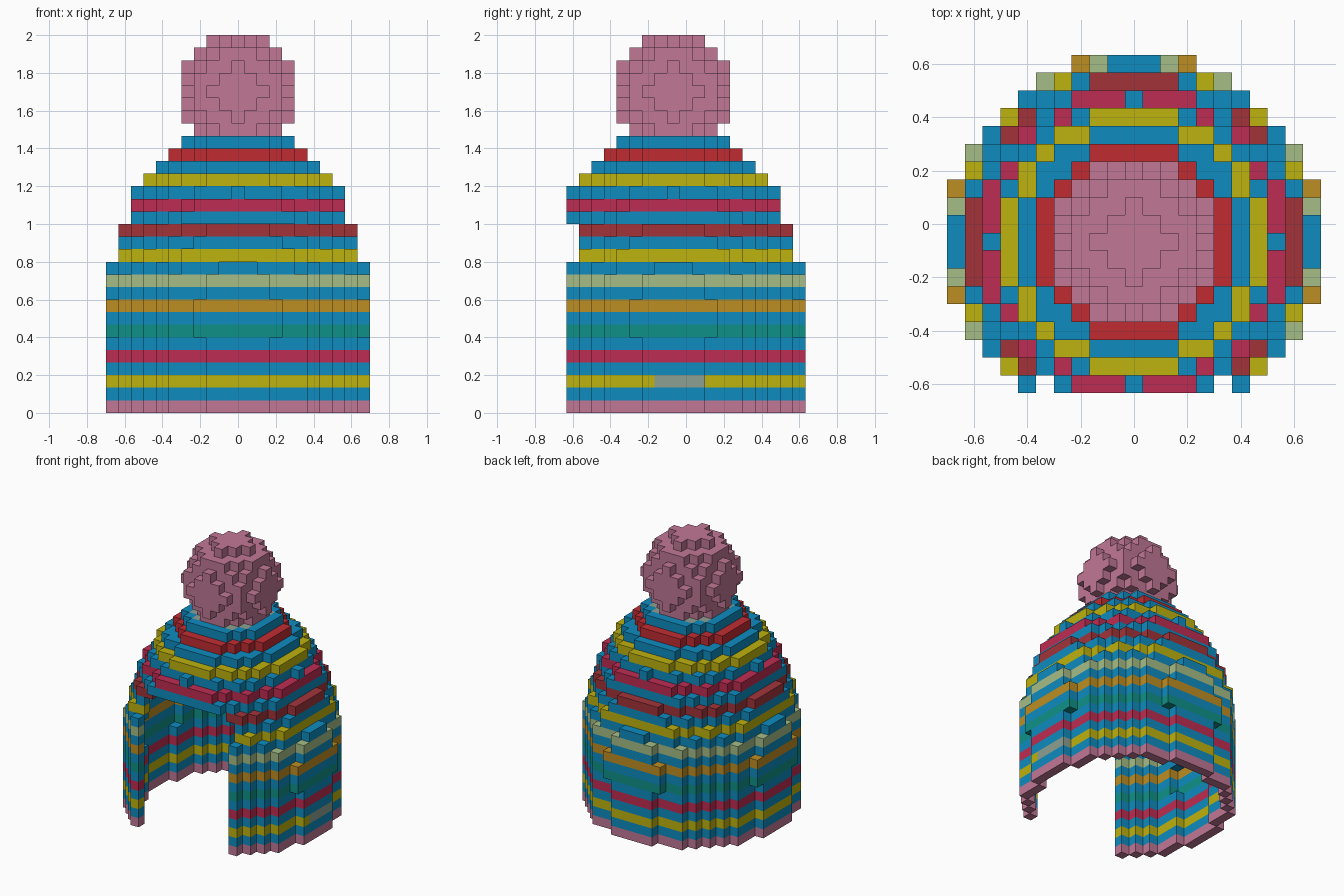
import bpy
import bmesh
from mathutils import Vector

if "Cube" in bpy.data.objects:
    bpy.data.objects.remove(bpy.data.objects["Cube"])

V = 2 / 30          # block size
CENTRE_Y = -1       # the hat's axis sits one block towards the front


def linear(c):
    c /= 255
    return c / 12.92 if c <= 0.04045 else ((c + 0.055) / 1.055) ** 2.4


PALETTE = {
    "pink": (193, 119, 149), "blue": (14, 140, 192), "yellow": (190, 178, 14),
    "crimson": (190, 44, 82), "teal": (15, 145, 135), "orange": (190, 142, 35),
    "sage": (165, 190, 135), "dark_red": (162, 52, 58), "red": (192, 44, 50),
    "grey_green": (141, 160, 145),
}
MATERIALS = {}
for name, rgb in PALETTE.items():
    mat = bpy.data.materials.new(name)
    mat.use_nodes = True
    colour = (*[linear(c) for c in rgb], 1)
    mat.diffuse_color = colour
    mat.node_tree.nodes["Principled BSDF"].inputs["Base Color"].default_value = colour
    MATERIALS[name] = mat

SIDES = [Vector(d) for d in
         ((1, 0, 0), (-1, 0, 0), (0, 1, 0), (0, -1, 0), (0, 0, 1), (0, 0, -1))]


def build_blocks(name, blocks):
    """Make one mesh of the exposed faces of a {cell: colour} set of blocks."""
    bm = bmesh.new()
    used = sorted(set(blocks.values()))
    corners = {}

    def corner(p):
        key = tuple(round(c * 2) for c in p)
        if key not in corners:
            corners[key] = bm.verts.new((p.x * V, (p.y + CENTRE_Y) * V, (p.z + 0.5) * V))
        return corners[key]

    for cell, colour in blocks.items():
        middle = Vector(cell)
        for n in SIDES:
            if tuple(int(c) for c in middle + n) in blocks:
                continue
            u = Vector((n.y, n.z, n.x))
            w = n.cross(u)
            quad = [corner(middle + (n + u * a + w * b) / 2)
                    for a, b in ((-1, -1), (1, -1), (1, 1), (-1, 1))]
            bm.faces.new(quad).material_index = used.index(colour)
    mesh = bpy.data.meshes.new(name)
    bm.to_mesh(mesh)
    bm.free()
    for colour in used:
        mesh.materials.append(MATERIALS[colour])
    obj = bpy.data.objects.new(name, mesh)
    bpy.context.collection.objects.link(obj)
    return obj


# Squared radius of each layer, from the hem to the crown
RADII = [106] * 6 + [109] * 3 + [106, 106, 102, 98, 92, 87, 80, 73, 64, 56, 42, 30, 20]
# Every second layer is a coloured stripe, the others are blue
STRIPES = ["pink", "yellow", "crimson", "teal", "orange", "sage",
           "yellow", "dark_red", "crimson", "yellow", "red"]


def solid(x, y, k):
    return k < len(RADII) and x * x + y * y <= RADII[k]


def in_opening(x, y, k):
    half = 5 if k < 14 else 4
    return k < 15 and (y < -8 or (y < 0 and abs(x) <= half))


# Knitted hat: a one-block shell with the face opening left out
hat = {}
for k in range(len(RADII)):
    stripe = STRIPES[k // 2] if k % 2 == 0 else "blue"
    for x in range(-10, 11):
        for y in range(-10, 11):
            if not solid(x, y, k) or in_opening(x, y, k):
                continue
            rim = not all(solid(x + int(d.x), y + int(d.y), k) for d in SIDES[:4])
            if not rim and solid(x, y, k + 1):
                continue
            colour = stripe
            if k == len(RADII) - 1 and not rim:
                colour = "grey_green"      # cap under the pompom
            if k == 2 and x == 10 and -1 <= y <= 2:
                colour = "grey_green"      # side tag
            hat[x, y, k] = colour
build_blocks("knitted_hat", hat)

# Pompom: a ball of blocks resting on the crown
ball = range(-4, 5)
pompom = {(x, y, 25 + z): "pink" for x in ball for y in ball for z in ball
          if z > -4 and x * x + y * y + z * z <= 20}
build_blocks("pompom", pompom)
